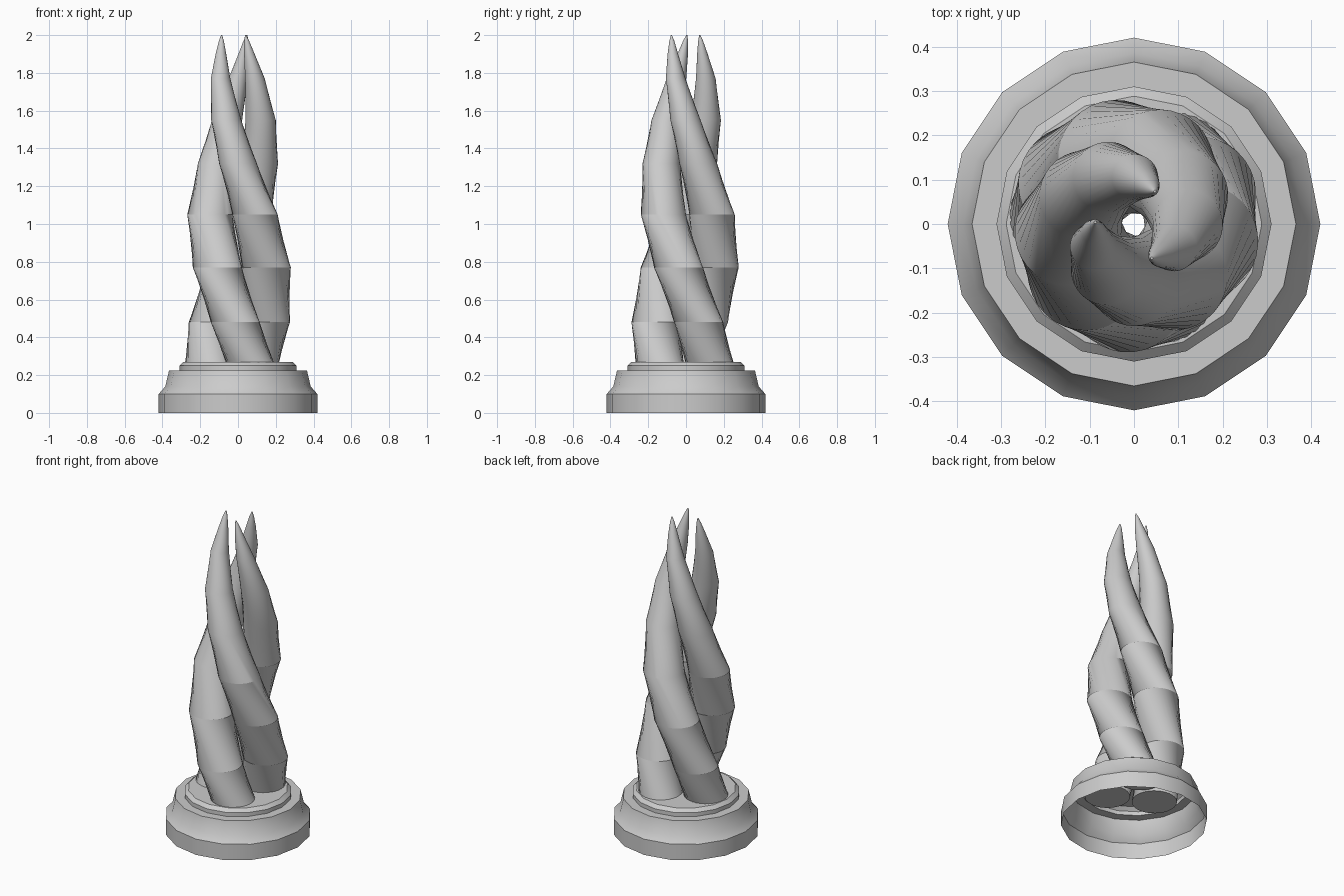
import bpy, bmesh, math

if "Cube" in bpy.data.objects:
    bpy.data.objects.remove(bpy.data.objects["Cube"], do_unlink=True)

grey = bpy.data.materials.new("stone_grey")
grey.use_nodes = True
COLOUR = (0.6, 0.6, 0.6, 1)
grey.diffuse_color = COLOUR
grey.node_tree.nodes["Principled BSDF"].inputs["Base Color"].default_value = COLOUR


def loft(name, rings, caps):
    """Join equal-sized rings of points into one skin."""
    bm = bmesh.new()
    rows = [[bm.verts.new(p) for p in ring] for ring in rings]
    n = len(rows[0])
    for low, high in zip(rows, rows[1:]):
        for i in range(n):
            j = (i + 1) % n
            bm.faces.new((low[i], low[j], high[j], high[i]))
    if caps:
        bm.faces.new(rows[0][::-1])
        bm.faces.new(rows[-1])
    mesh = bpy.data.meshes.new(name)
    bm.to_mesh(mesh)
    bm.free()
    mesh.materials.append(grey)
    obj = bpy.data.objects.new(name, mesh)
    bpy.context.collection.objects.link(obj)
    bpy.ops.object.select_all(action='DESELECT')
    obj.select_set(True)
    bpy.context.view_layer.objects.active = obj
    bpy.ops.object.shade_smooth_by_angle(angle=math.radians(35))
    return obj


def circle(radius, z, sides, offset=0.0, turn=0.0):
    """Horizontal circle pushed out from the axis, then turned around it."""
    points = []
    for i in range(sides):
        a = math.tau * i / sides
        x, y = offset + radius * math.cos(a), radius * math.sin(a)
        points.append((x * math.cos(turn) - y * math.sin(turn),
                       x * math.sin(turn) + y * math.cos(turn), z))
    return points


# Stepped hollow base, open underneath: (radius, height)
base_profile = [(0.42, 0), (0.42, 0.10), (0.385, 0.14), (0.365, 0.225),
                (0.31, 0.225), (0.31, 0.25), (0.288, 0.27), (0.05, 0.27)]
loft("base", [circle(r, z, 16) for r, z in base_profile], False)

# Three tapering horns twisted around the axis: (height, distance from axis, radius)
horn_profile = [(0.20, 0.16, 0.13), (0.48, 0.16, 0.13), (0.77, 0.155, 0.13),
                (1.05, 0.15, 0.12), (1.32, 0.13, 0.10), (1.55, 0.12, 0.08),
                (1.77, 0.105, 0.052), (1.90, 0.092, 0.028), (1.97, 0.088, 0.013),
                (2.0, 0.087, 0.003)]
TWIST = math.radians(-136.5)
for k, side in enumerate(("back", "left", "front")):
    start = math.radians(303 + 120 * k)
    rings = [circle(r, z, 32, d, start + TWIST * (z - 0.2)) for z, d, r in horn_profile]
    loft("twisted_horn_" + side, rings, True)
